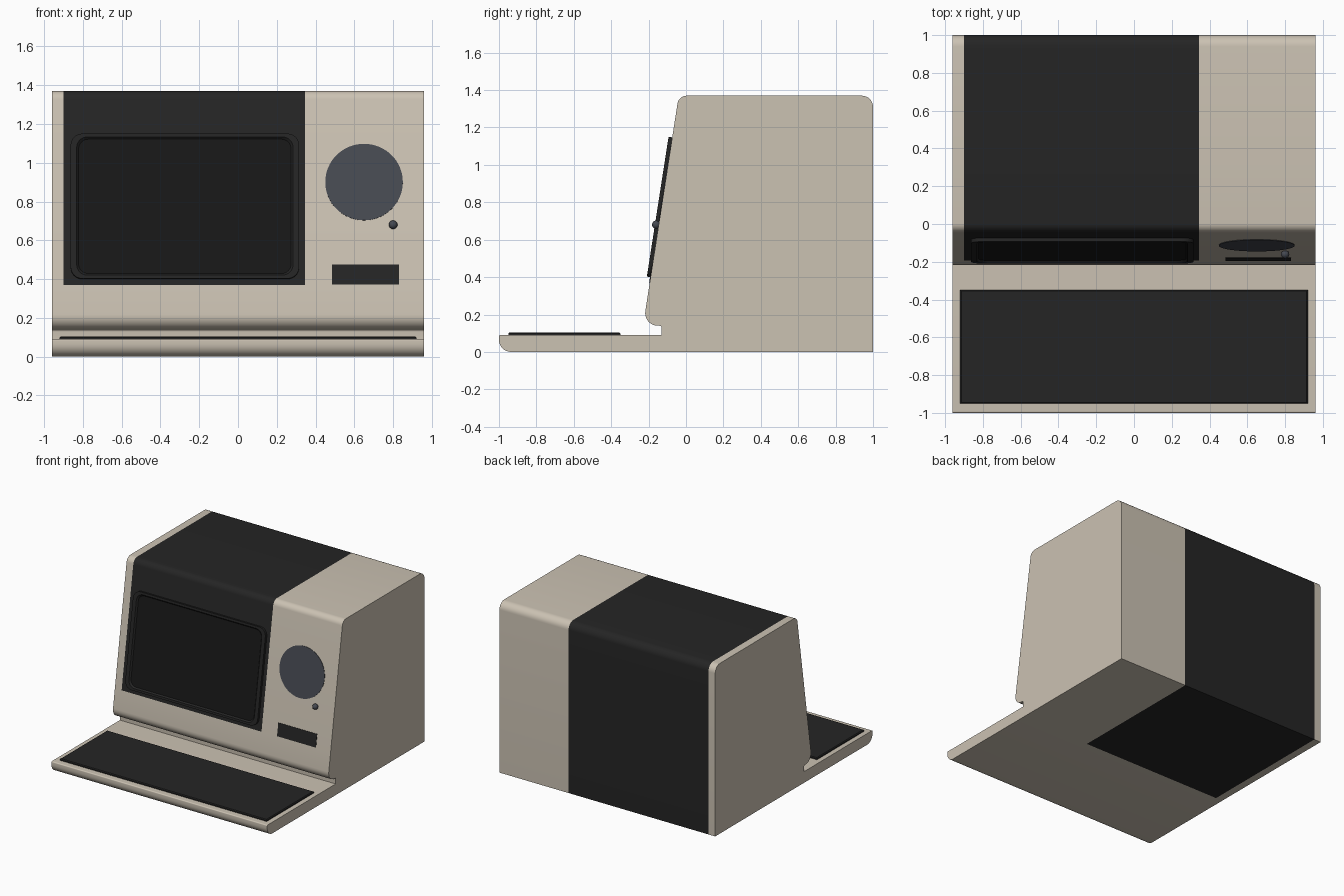
import bpy, bmesh, math
from mathutils import Vector

if "Cube" in bpy.data.objects:
    bpy.data.objects.remove(bpy.data.objects["Cube"])

SLOPE, N = 0.155, Vector((0, -1, 0.155)).normalized()


def material(name, r, g, b):
    m = bpy.data.materials.new(name)
    m.diffuse_color = (r, g, b, 1)
    m.use_nodes = True
    m.node_tree.nodes["Principled BSDF"].inputs["Base Color"].default_value = m.diffuse_color
    return m


beige = material("beige_plastic", 0.60, 0.54, 0.45)
dark = material("dark_plastic", 0.018, 0.018, 0.018)
glass = material("screen_glass", 0.009, 0.009, 0.009)
mesh_grey = material("speaker_grey", 0.062, 0.068, 0.083)


def fillet(corners, steps=8):
    """Round 2D polygon corners given as (a, b, radius)."""
    out, n = [], len(corners)
    for i, (a, b, r) in enumerate(corners):
        p = Vector((a, b))
        if r == 0:
            out.append(p)
            continue
        d0 = (Vector(corners[i - 1][:2]) - p).normalized()
        d1 = (Vector(corners[(i + 1) % n][:2]) - p).normalized()
        half = d0.angle(d1) / 2
        c = p + (d0 + d1).normalized() * (r / math.sin(half))
        s = p + d0 * (r / math.tan(half)) - c
        e = p + d1 * (r / math.tan(half)) - c
        sweep = s.angle(e)
        for k in range(steps + 1):
            t = k / steps
            out.append(c + (s * math.sin((1 - t) * sweep) + e * math.sin(t * sweep)) / math.sin(sweep))
    return out


def finish(ob):
    bpy.ops.object.select_all(action='DESELECT')
    ob.select_set(True)
    bpy.context.view_layer.objects.active = ob
    bpy.ops.object.shade_smooth_by_angle()


def loft(name, loops, mats, pick=lambda c: 0):
    """Skin matching loops, cap both ends, choose material by face centre."""
    bm = bmesh.new()
    rings = [[bm.verts.new(p) for p in loop] for loop in loops]
    n = len(rings[0])
    for r0, r1 in zip(rings, rings[1:]):
        for i in range(n):
            j = (i + 1) % n
            bm.faces.new((r0[i], r0[j], r1[j], r1[i]))
    bm.faces.new(rings[0])
    bm.faces.new(rings[-1])
    bmesh.ops.recalc_face_normals(bm, faces=bm.faces)
    for f in bm.faces:
        f.material_index = pick(f.calc_center_median())
    me = bpy.data.meshes.new(name)
    bm.to_mesh(me)
    bm.free()
    for m in mats:
        me.materials.append(m)
    ob = bpy.data.objects.new(name, me)
    bpy.context.collection.objects.link(ob)
    finish(ob)
    return ob


def wall_y(z):
    return -0.218 + SLOPE * (z - 0.215)


def on_wall(pts, h):
    """Place (x, z) points on the sloped front, raised by h."""
    return [Vector((p[0], wall_y(p[1]), p[1])) + N * h for p in pts]


def rect(x0, x1, z0, z1, r):
    return fillet([(x0, z0, r), (x1, z0, r), (x1, z1, r), (x0, z1, r)])


# Housing: one side profile carried across x, with a dark wrap-around band
profile = fillet([
    (-1, 0, 0.065), (-1, 0.09, 0.008), (-0.13, 0.09, 0), (-0.13, 0.14, 0.012),
    (wall_y(0.14), 0.14, 0.068), (wall_y(0.37), 0.37, 0), (wall_y(1.37), 1.37, 0.05),
    (1, 1.37, 0.06), (1, 0, 0), (-0.13, 0, 0)])


def band(c):
    return int(-0.9 < c.x < 0.345 and (c.z > 0.37 or c.y > -0.12))


loft("housing", [[(x, p.x, p.y) for p in profile] for x in (-0.96, -0.9, 0.345, 0.96)],
     [beige, dark], band)

# Screen bezel with recessed glass
outer = rect(-0.863, 0.315, 0.40, 1.147, 0.06)
lip = rect(-0.832, 0.284, 0.417, 1.13, 0.055)
inner = rect(-0.822, 0.274, 0.427, 1.12, 0.05)
loft("screen_bezel",
     [on_wall(outer, -0.005), on_wall(outer, 0.02), on_wall(lip, 0.02), on_wall(inner, 0.008)],
     [dark, glass], lambda c: int(abs(c.x + 0.274) < 0.1 and abs(c.z - 0.7735) < 0.1))

# Speaker disc
circle = [(0.65 + 0.2 * math.cos(k * math.tau / 64), 0.9 + 0.197 * math.sin(k * math.tau / 64))
          for k in range(64)]
loft("speaker_disc", [on_wall(circle, -0.005), on_wall(circle, 0.003)], [mesh_grey])

# Slot panel under the speaker
slot = [(0.485, 0.372), (0.83, 0.372), (0.83, 0.475), (0.485, 0.475)]
loft("slot_panel", [on_wall(slot, -0.005), on_wall(slot, 0.003)], [dark])

# Control knob
bpy.ops.mesh.primitive_uv_sphere_add(segments=24, ring_count=12, radius=0.022,
                                     location=on_wall([(0.8, 0.678)], 0.014)[0])
knob = bpy.context.object
knob.name = "control_knob"
knob.data.materials.append(mesh_grey)
finish(knob)

# Keyboard pad with softened top edge
pads = [(0, 0.085), (0, 0.098), (0.006, 0.104)]
loft("keyboard_pad",
     [[(x, y, z) for x, y in ((-0.92 + i, -0.95 + i), (0.92 - i, -0.95 + i),
                              (0.92 - i, -0.35 - i), (-0.92 + i, -0.35 - i))] for i, z in pads],
     [dark])
